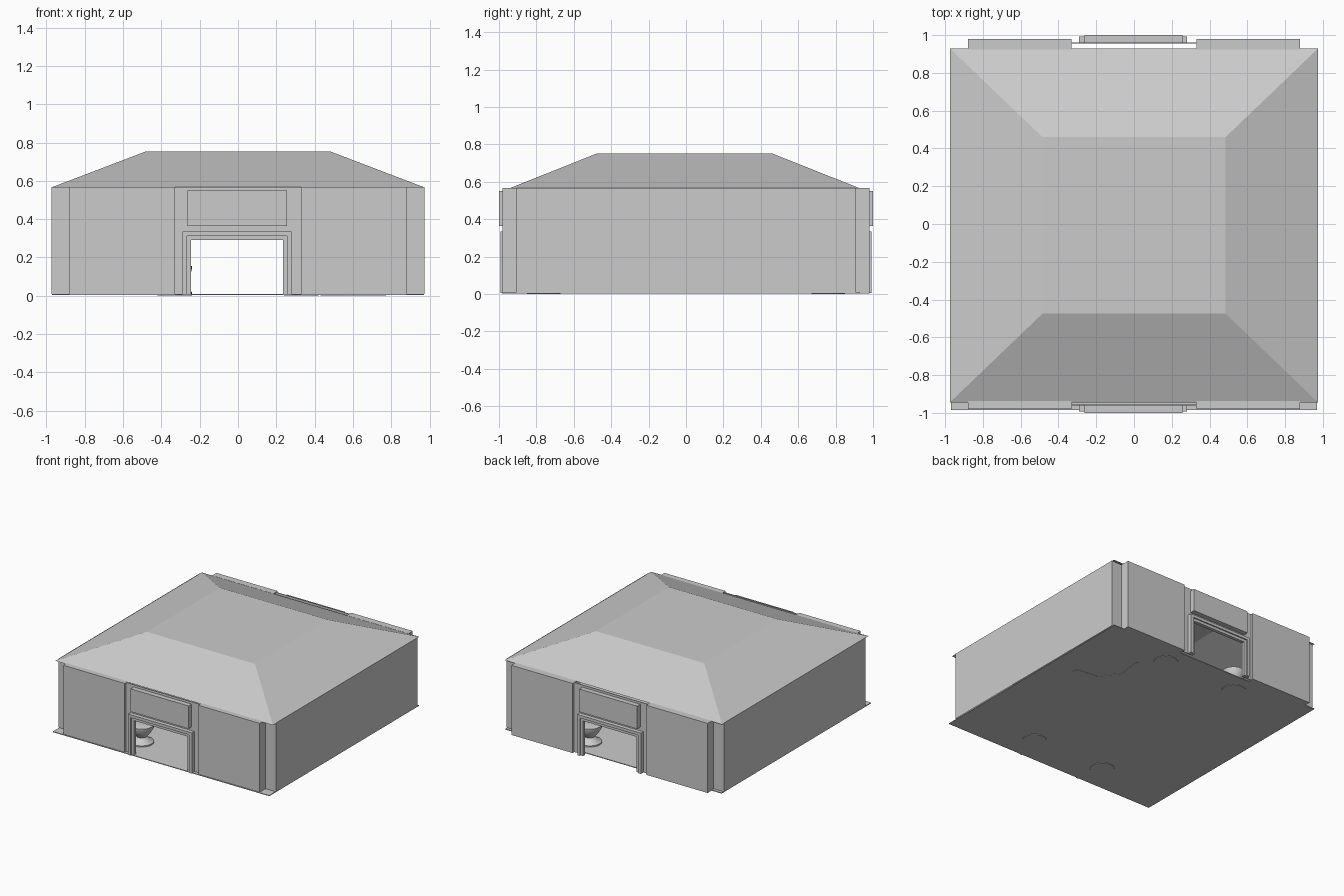
import bpy, bmesh, math

if "Cube" in bpy.data.objects:
    bpy.data.objects.remove(bpy.data.objects["Cube"])

WALL_TOP, FLOOR = 0.568, 0.01


def make(name, verts, faces):
    mesh = bpy.data.meshes.new(name)
    mesh.from_pydata(verts, [], faces)
    bm = bmesh.new()
    bm.from_mesh(mesh)
    bmesh.ops.recalc_face_normals(bm, faces=bm.faces)
    bm.to_mesh(mesh)
    bm.free()
    obj = bpy.data.objects.new(name, mesh)
    bpy.context.collection.objects.link(obj)
    return obj


def prism(name, outline, z0, z1):
    n = len(outline)
    verts = [(x, y, z0) for x, y in outline] + [(x, y, z1) for x, y in outline]
    faces = [tuple(range(n)), tuple(range(n, 2 * n))]
    faces += [(i, (i + 1) % n, (i + 1) % n + n, i + n) for i in range(n)]
    return make(name, verts, faces)


def box(name, x0, x1, y0, y1, z0, z1):
    return prism(name, [(x0, y0), (x1, y0), (x1, y1), (x0, y1)], z0, z1)


def sheet(name, path, z0, z1):
    n = len(path)
    verts = [(x, y, z0) for x, y in path] + [(x, y, z1) for x, y in path]
    return make(name, verts, [(i, i + 1, i + 1 + n, i + n) for i in range(n - 1)])


def arch(name, y0, y1, outer, inner, top, inner_top):
    # upside-down U profile in xz, given depth along y
    p = [(-outer, 0.005), (-outer, top), (outer, top), (outer, 0.005),
         (inner, 0.005), (inner, inner_top), (-inner, inner_top), (-inner, 0.005)]
    n = len(p)
    verts = [(x, y, z) for y in (y0, y1) for x, z in p]
    faces = [(i, (i + 1) % n, (i + 1) % n + n, i + n) for i in range(n)]
    for o in (0, n):
        faces += [tuple(o + k for k in q) for q in ((0, 1, 6, 7), (1, 2, 5, 6), (2, 3, 4, 5))]
    obj = make(name, verts, faces)
    obj.location.x = -0.005
    return obj


def lathe(name, profile, loc, n=24):
    verts = [(r * math.cos(2 * math.pi * k / n), r * math.sin(2 * math.pi * k / n), z)
             for r, z in profile for k in range(n)]
    faces = [(j * n + k, j * n + (k + 1) % n, (j + 1) * n + (k + 1) % n, (j + 1) * n + k)
             for j in range(len(profile) - 1) for k in range(n)]
    faces += [tuple(range(n)), tuple(range(len(verts) - n, len(verts)))]
    obj = make(name, verts, faces)
    obj.location = loc
    bpy.context.view_layer.objects.active = obj
    obj.select_set(True)
    bpy.ops.object.shade_smooth_by_angle(angle=math.radians(40))
    obj.select_set(False)
    return obj


# floor slab, with front ledge and strips under the back bays
half = [(0.97, -0.985), (0.97, 0.93), (0.88, 0.93), (0.88, 0.98), (0.33, 0.98), (0.33, 0.93)]
prism("floor", half + [(-x, y) for x, y in reversed(half)], 0.004, FLOOR)

# truncated hip roof
rb = [(-0.975, -0.945, 0.565), (0.975, -0.945, 0.565), (0.975, 0.93, 0.565), (-0.975, 0.93, 0.565)]
rt = [(-0.485, -0.475, 0.752), (0.485, -0.475, 0.752), (0.485, 0.46, 0.752), (-0.485, 0.46, 0.752)]
make("roof", rb + rt, [(4, 5, 6, 7)] + [(i, (i + 1) % 4, (i + 1) % 4 + 4, i + 4) for i in range(4)])

# side walls with notched corners and projecting bays
q = [(0.33, -0.955), (0.33, -0.98), (0.88, -0.98), (0.88, -0.905), (0.975, -0.905)]
path = q + [(x, -y) for x, y in reversed(q)]
for side, label in ((1, "right"), (-1, "left")):
    sheet(label + "_wall", [(side * x, y) for x, y in path], FLOOR, WALL_TOP)

for s, label in ((-1, "front"), (1, "back")):
    # entrance wall with door opening
    arch(label + "_entrance_wall", s * 0.955, s * 0.96, 0.335, 0.24, WALL_TOP, 0.29)
    # stepped door frame
    arch(label + "_inner_frame", s * 0.957, s * 0.982, 0.265, 0.24, 0.315, 0.29)
    arch(label + "_outer_frame", s * 0.957, s * 0.992, 0.285, 0.262, 0.335, 0.312)
    # blank panel over the door
    box(label + "_door_panel", -0.263, 0.257, s * 0.957, s * 1.0, 0.365, 0.55)
    for side in (-1, 1):
        # cap over each bay, and planter urn inside the door
        box(label + "_bay_cap", side * 0.33, side * 0.88, s * 0.925, s * 0.98, 0.562, WALL_TOP)
        lathe(label + "_urn",
              [(0.09, 0), (0.09, 0.02), (0.06, 0.035), (0.04, 0.06), (0.06, 0.085),
               (0.088, 0.13), (0.09, 0.155), (0.075, 0.16)],
              (side * 0.33, s * 0.76, 0))

# curved counter made of straight segments
cx, cy, n = 0.70, 0.48, 5
ang = [math.radians(150 + 45 * i - 0) for i in range(n - 1)]
ring = [(cx + 0.28 * math.cos(a), cy + 0.28 * math.sin(a)) for a in ang]
ring += [(cx + 0.24 * math.cos(a), cy + 0.24 * math.sin(a)) for a in reversed(ang)]
prism("counter", ring, 0.002, 0.13)
